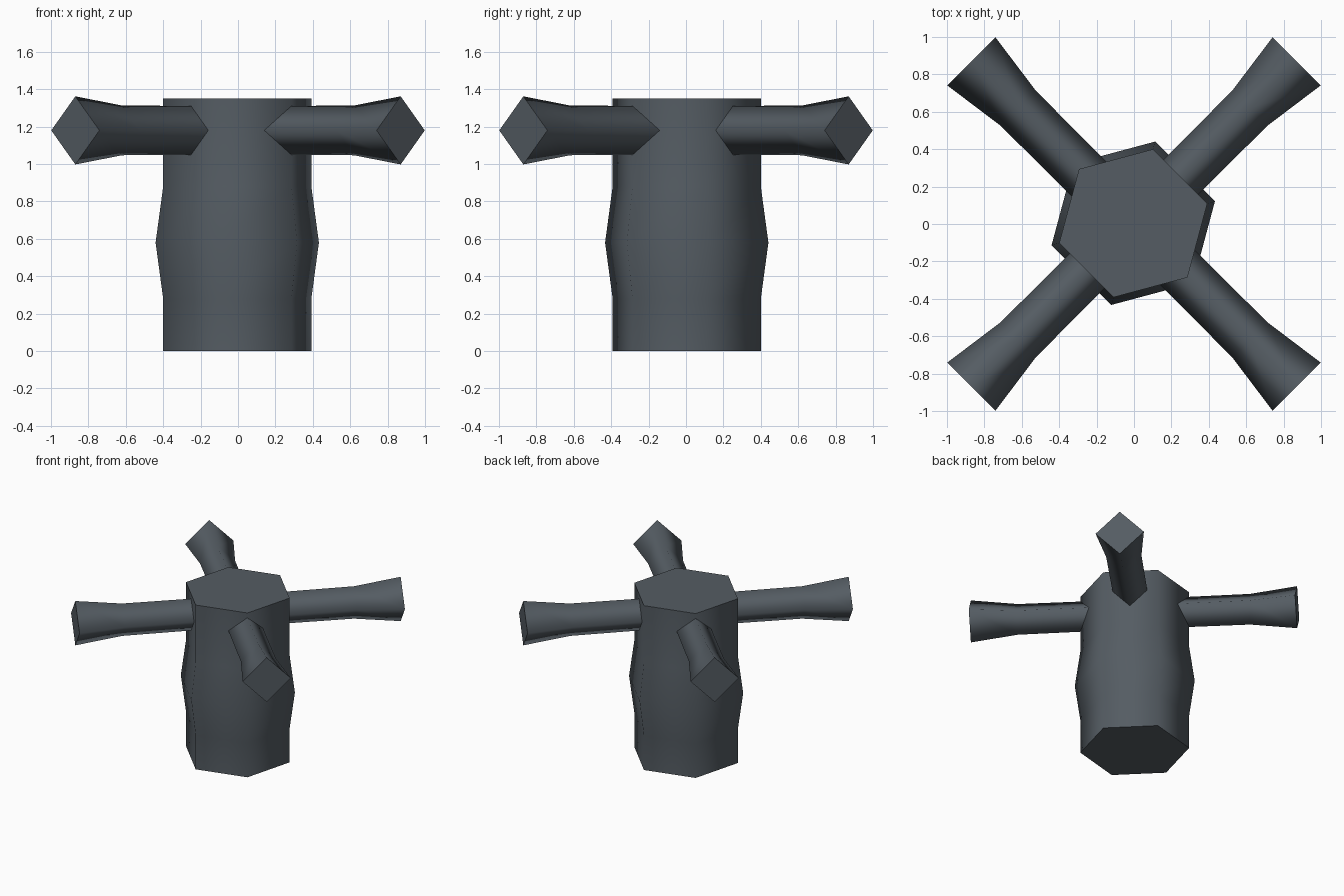
import bpy, bmesh
from math import sin, cos, radians
from mathutils import Matrix

cube = bpy.data.objects.get("Cube")
if cube:
    bpy.data.objects.remove(cube, do_unlink=True)

slate = bpy.data.materials.new("dark slate")
slate.use_nodes = True
colour = (0.09, 0.108, 0.125, 1)
slate.diffuse_color = colour
slate.node_tree.nodes["Principled BSDF"].inputs["Base Color"].default_value = colour


def lofted_prism(name, sides, start_angle, profile, matrix):
    """Stack rings of (height, radius) along local z, smooth sides and flat caps."""
    bm = bmesh.new()
    rings = []
    for height, radius in profile:
        angles = [radians(start_angle + 360 * i / sides) for i in range(sides)]
        rings.append([bm.verts.new((radius * cos(a), radius * sin(a), height)) for a in angles])
    for low, high in zip(rings, rings[1:]):
        for i in range(sides):
            j = (i + 1) % sides
            bm.faces.new((low[i], low[j], high[j], high[i])).smooth = True
    for cap in (bm.faces.new(rings[0][::-1]), bm.faces.new(rings[-1])):
        for edge in cap.edges:
            edge.smooth = False
    bmesh.ops.transform(bm, matrix=matrix, verts=bm.verts)
    mesh = bpy.data.meshes.new(name)
    bm.to_mesh(mesh)
    bm.free()
    mesh.materials.append(slate)
    obj = bpy.data.objects.new(name, mesh)
    bpy.context.collection.objects.link(obj)
    return obj


# Hexagonal trunk with a bulge at mid height
lofted_prism("trunk", 6, 15,
             [(0, 0.41), (0.28, 0.41), (0.58, 0.452), (0.88, 0.41), (1.35, 0.41)],
             Matrix.Translation((-0.004, 0.004, 0)))

# Four diagonal square arms, flared toward the tips
arm_names = ("back_left_arm", "back_right_arm", "front_right_arm", "front_left_arm")
for i, name in enumerate(arm_names):
    place = (Matrix.Translation((0, 0, 1.18))
             @ Matrix.Rotation(radians(45 + 90 * i), 4, 'Z')
             @ Matrix.Rotation(radians(90), 4, 'Y'))
    lofted_prism(name, 4, 0, [(0.2, 0.13), (0.877, 0.133), (1.23, 0.182)], place)
